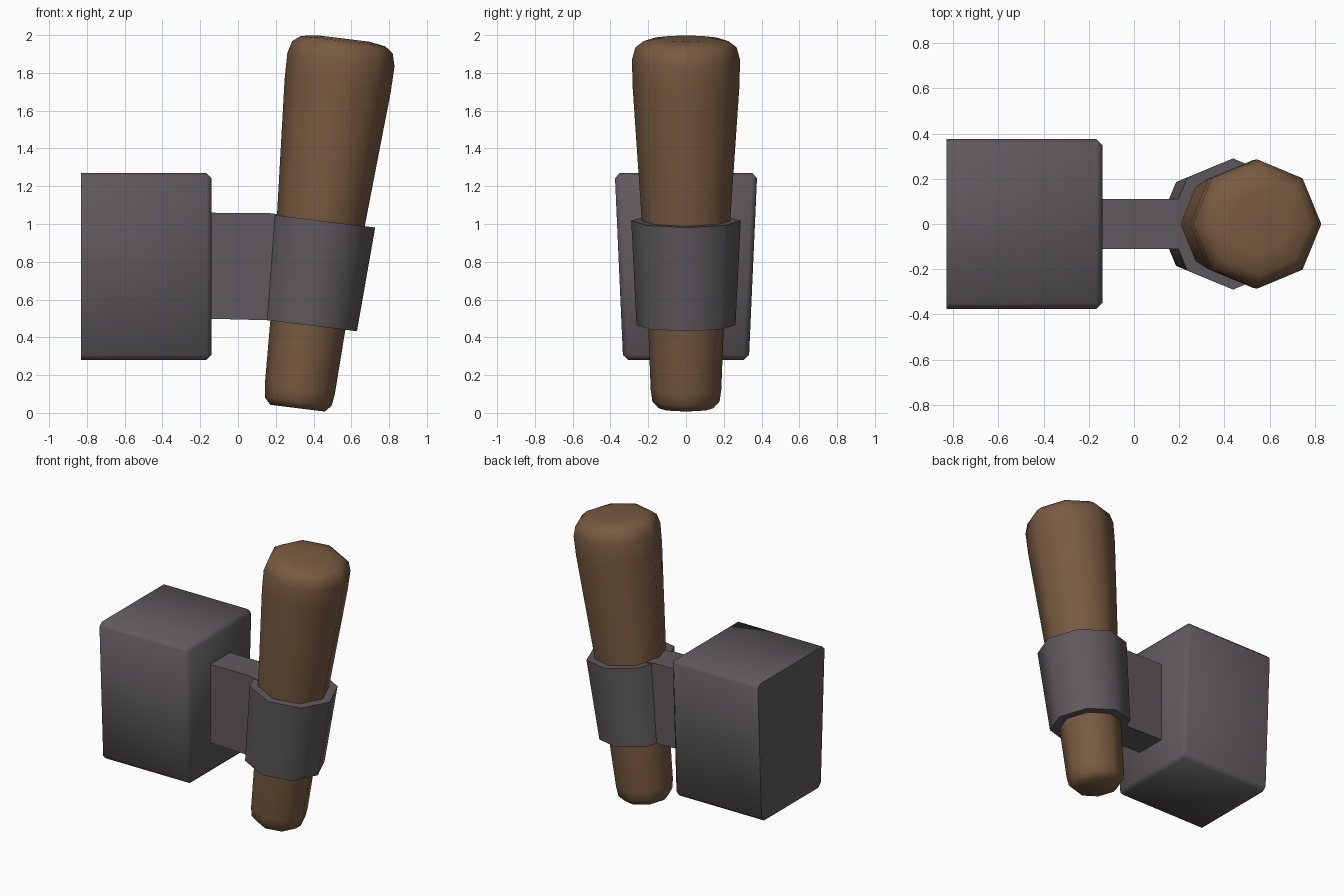
import bpy, bmesh, math
from mathutils import Matrix

if "Cube" in bpy.data.objects:
    bpy.data.objects.remove(bpy.data.objects["Cube"])

TILT = Matrix.Translation((0.315, 0, 0.025)) @ Matrix.Rotation(math.radians(7.1), 4, 'Y')


def material(name, rgb):
    m = bpy.data.materials.new(name)
    m.diffuse_color = (*rgb, 1)
    m.use_nodes = True
    m.node_tree.nodes["Principled BSDF"].inputs["Base Color"].default_value = m.diffuse_color
    return m


iron = material("dark_iron", (0.115, 0.102, 0.11))
wood = material("brown_wood", (0.19, 0.105, 0.053))


def finish(name, bm, mat, angle):
    bmesh.ops.recalc_face_normals(bm, faces=bm.faces)
    me = bpy.data.meshes.new(name)
    bm.to_mesh(me)
    bm.free()
    me.materials.append(mat)
    ob = bpy.data.objects.new(name, me)
    bpy.context.collection.objects.link(ob)
    bpy.ops.object.select_all(action='DESELECT')
    ob.select_set(True)
    bpy.context.view_layer.objects.active = ob
    bpy.ops.object.shade_smooth_by_angle(angle=math.radians(angle))
    return ob


def octagon_loft(name, profile, mat, angle):
    """Eight-sided turned part on the tilted axis; profile is (height, radius)."""
    bm = bmesh.new()
    rings = [[bm.verts.new(TILT @ Matrix.Rotation(i * math.pi / 4, 4, 'Z')
                           @ Matrix.Translation((r, 0, s)).to_translation())
              for i in range(8)] for s, r in profile]
    for a, b in zip(rings, rings[1:]):
        for i in range(8):
            j = (i + 1) % 8
            bm.faces.new((a[i], a[j], b[j], b[i]))
    bm.faces.new(rings[0][::-1])
    bm.faces.new(rings[-1])
    return finish(name, bm, mat, angle)


# Wooden handle, thicker at the top, with rounded ends
octagon_loft("handle", [(0.0, 0.145), (0.035, 0.178), (0.1, 0.187), (0.44, 0.2),
                        (1.0, 0.234), (1.72, 0.283), (1.86, 0.286), (1.925, 0.268),
                        (1.958, 0.225), (1.972, 0.14)], wood, 60)

# Iron collar around the handle
octagon_loft("collar", [(0.443, 0.262), (1.0, 0.29)], iron, 60)

# Neck plate joining collar and head
bm = bmesh.new()
side = [(-0.2, 0.5), (0.17, 0.49), (0.24, 1.048), (0.165, 1.058), (-0.2, 1.06)]
face = bm.faces.new([bm.verts.new((x, -0.11, z)) for x, z in side])
ext = bmesh.ops.extrude_face_region(bm, geom=[face])
bmesh.ops.translate(bm, vec=(0, 0.22, 0),
                    verts=[v for v in ext["geom"] if isinstance(v, bmesh.types.BMVert)])
finish("neck", bm, iron, 40)

# Head block, narrower at the bottom, bevelled except around its outer end
bm = bmesh.new()
bmesh.ops.create_cube(bm, size=1)
for v in bm.verts:
    half = 0.377 if v.co.z > 0 else 0.333
    v.co = (-0.14 if v.co.x > 0 else -0.83,
            math.copysign(half, v.co.y),
            1.27 if v.co.z > 0 else 0.28)
edges = [e for e in bm.edges if max(v.co.x for v in e.verts) > -0.5]
bmesh.ops.bevel(bm, geom=edges, offset=0.027, segments=1, affect='EDGES')
finish("head", bm, iron, 60)
